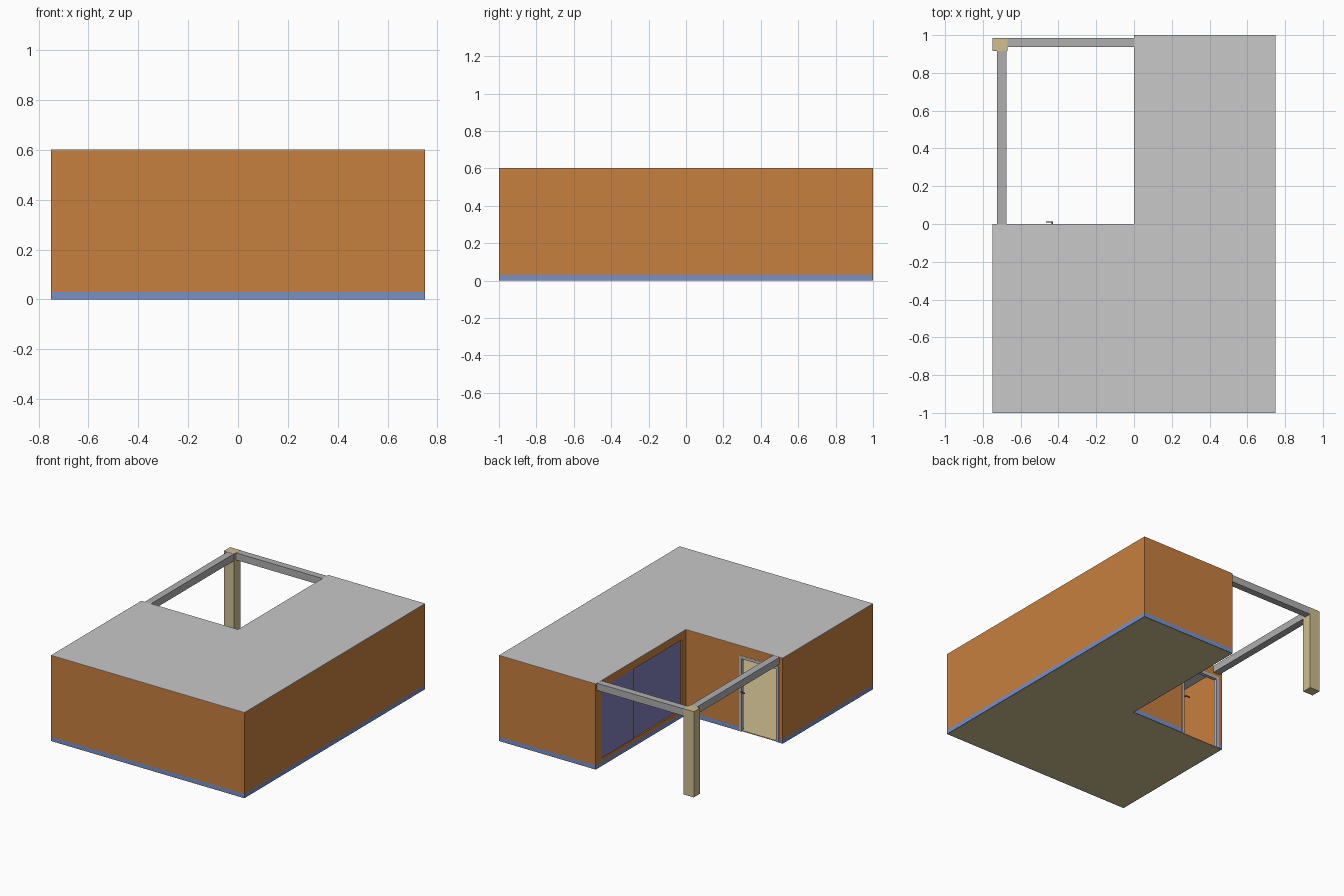
import bpy, bmesh

if "Cube" in bpy.data.objects:
    bpy.data.objects.remove(bpy.data.objects["Cube"])

def mat(name, r, g, b):
    m = bpy.data.materials.new(name)
    m.diffuse_color = (r, g, b, 1)
    m.use_nodes = True
    m.node_tree.nodes["Principled BSDF"].inputs["Base Color"].default_value = m.diffuse_color
    return m

ORANGE = mat("orange_wall", 0.57, 0.216, 0.05)
BLUE = mat("blue_plinth", 0.19, 0.28, 0.58)
ROOF = mat("light_grey_roof", 0.58, 0.58, 0.58)
GREY = mat("grey_beam", 0.43, 0.43, 0.43)
BEIGE = mat("beige", 0.62, 0.52, 0.28)
GLASS = mat("violet_glass", 0.22, 0.22, 0.52)
FRAME = mat("pale_frame", 0.46, 0.48, 0.52)
DARK = mat("dark_handle", 0.12, 0.12, 0.13)

def finish(name, bm, material):
    bmesh.ops.recalc_face_normals(bm, faces=bm.faces)
    me = bpy.data.meshes.new(name)
    bm.to_mesh(me)
    bm.free()
    ob = bpy.data.objects.new(name, me)
    bpy.context.collection.objects.link(ob)
    if material:
        me.materials.append(material)
    return ob

def extrude_up(bm, faces, h):
    r = bmesh.ops.extrude_face_region(bm, geom=faces)
    vs = [e for e in r["geom"] if isinstance(e, bmesh.types.BMVert)]
    bmesh.ops.translate(bm, verts=vs, vec=(0, 0, h))

def box(name, x, y, z, material):
    bm = bmesh.new()
    f = bm.faces.new([bm.verts.new((px, py, z[0])) for px, py in
                      ((x[0], y[0]), (x[1], y[0]), (x[1], y[1]), (x[0], y[1]))])
    extrude_up(bm, [f], z[1] - z[0])
    return finish(name, bm, material)

def outline(t):
    """L-shaped footprint, moved inwards by t."""
    return [(-0.75 + t, -1 + t), (0.75 - t, -1 + t), (0.75 - t, 1 - t),
            (t, 1 - t), (t, -t), (-0.75 + t, -t)]

def slab(name, t, z0, z1, material):
    bm = bmesh.new()
    f = bm.faces.new([bm.verts.new((x, y, z0)) for x, y in outline(t)])
    extrude_up(bm, [f], z1 - z0)
    return finish(name, bm, material)

def ring(name, t, z0, z1, material):
    bm = bmesh.new()
    a = [bm.verts.new((x, y, z0)) for x, y in outline(0)]
    b = [bm.verts.new((x, y, z0)) for x, y in outline(t)]
    fs = [bm.faces.new((a[i], a[(i + 1) % 6], b[(i + 1) % 6], b[i])) for i in range(6)]
    extrude_up(bm, fs, z1 - z0)
    return finish(name, bm, material)

def cut(ob, x, y, z):
    c = box("cutter", x, y, z, None)
    c.hide_render = True
    m = ob.modifiers.new("cut", 'BOOLEAN')
    m.operation, m.solver, m.object = 'DIFFERENCE', 'EXACT', c
    bpy.context.view_layer.objects.active = ob
    bpy.ops.object.modifier_apply(modifier=m.name)
    bpy.data.objects.remove(c)

# House shell
T = 0.02
walls = ring("walls", T, 0.03, 0.598, ORANGE)
plinth = ring("plinth", T, 0, 0.03, BLUE)
slab("roof", 0, 0.598, 0.601, ROOF)
slab("floor", 0.006, -0.0, 0.006, BEIGE).location.z = -0.0005

# Openings: doorway in the y=0 wall, wide window in the x=0 wall
DX, DZ = (-0.72, -0.41), 0.53
WY, WZ = (0.045, 0.935), (0.055, 0.545)
for part in (walls, plinth):
    cut(part, DX, (-0.1, 0.1), (-0.1, DZ))
cut(walls, (-0.1, 0.1), WY, WZ)

# Sliding window panels, one slightly behind the other
box("window_panel_back", (0.003, 0.009), (0.58, WY[1]), WZ, GLASS)
box("window_panel_front", (0.010, 0.016), (WY[0], 0.59), WZ, GLASS)

# Open door frame
W = 0.02
for side, x0 in (("left", DX[0]), ("right", DX[1] - W)):
    box("door_jamb_" + side, (x0, x0 + W), (-0.024, 0.001), (0, DZ), FRAME)
box("door_head", (DX[0] + W, DX[1] - W), (-0.024, 0.001), (DZ - W, DZ), FRAME)

# Door handle
box("handle_stem", (-0.438, -0.430), (0.0, 0.010), (0.276, 0.284), DARK)
box("handle_lever", (-0.465, -0.430), (0.008, 0.013), (0.276, 0.284), DARK)

# Corner post and the two beams framing the courtyard
box("corner_post", (-0.75, -0.67), (0.915, 0.985), (0, 0.601), BEIGE)
box("side_beam", (-0.725, -0.675), (0, 0.916), (0.55, 0.6), GREY)
box("back_beam", (-0.671, 0), (0.937, 0.985), (0.55, 0.6), GREY)
